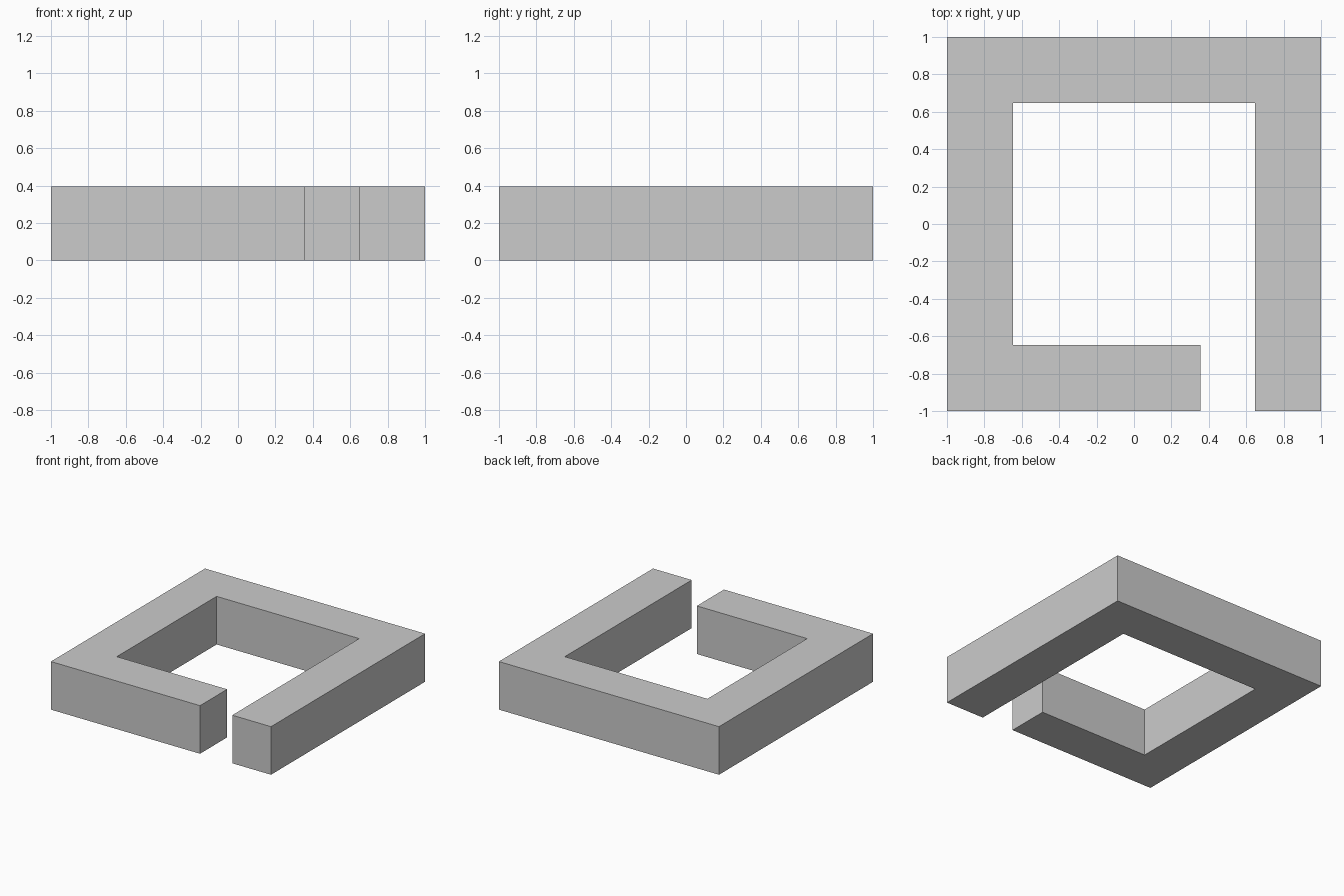
import bpy, bmesh

if "Cube" in bpy.data.objects:
    bpy.data.objects.remove(bpy.data.objects["Cube"])

H = 0.395      # height of the frame
I = 0.648      # inner half-width
GAP = 0.355    # where the front bar ends


def prism(name, outline, height):
    bm = bmesh.new()
    face = bm.faces.new([bm.verts.new((x, y, 0)) for x, y in outline])
    ext = bmesh.ops.extrude_face_region(bm, geom=[face], use_keep_orig=True)
    top = [v for v in ext["geom"] if isinstance(v, bmesh.types.BMVert)]
    bmesh.ops.translate(bm, verts=top, vec=(0, 0, height))
    bmesh.ops.recalc_face_normals(bm, faces=bm.faces)
    mesh = bpy.data.meshes.new(name)
    bm.to_mesh(mesh)
    bm.free()
    obj = bpy.data.objects.new(name, mesh)
    bpy.context.collection.objects.link(obj)
    return obj


# Open square frame: left, back and right walls plus a short front bar
prism("open_square_frame", [
    (-1, -1), (GAP, -1), (GAP, -I), (-I, -I), (-I, I),
    (I, I), (I, -1), (1, -1), (1, 1), (-1, 1)], H)
